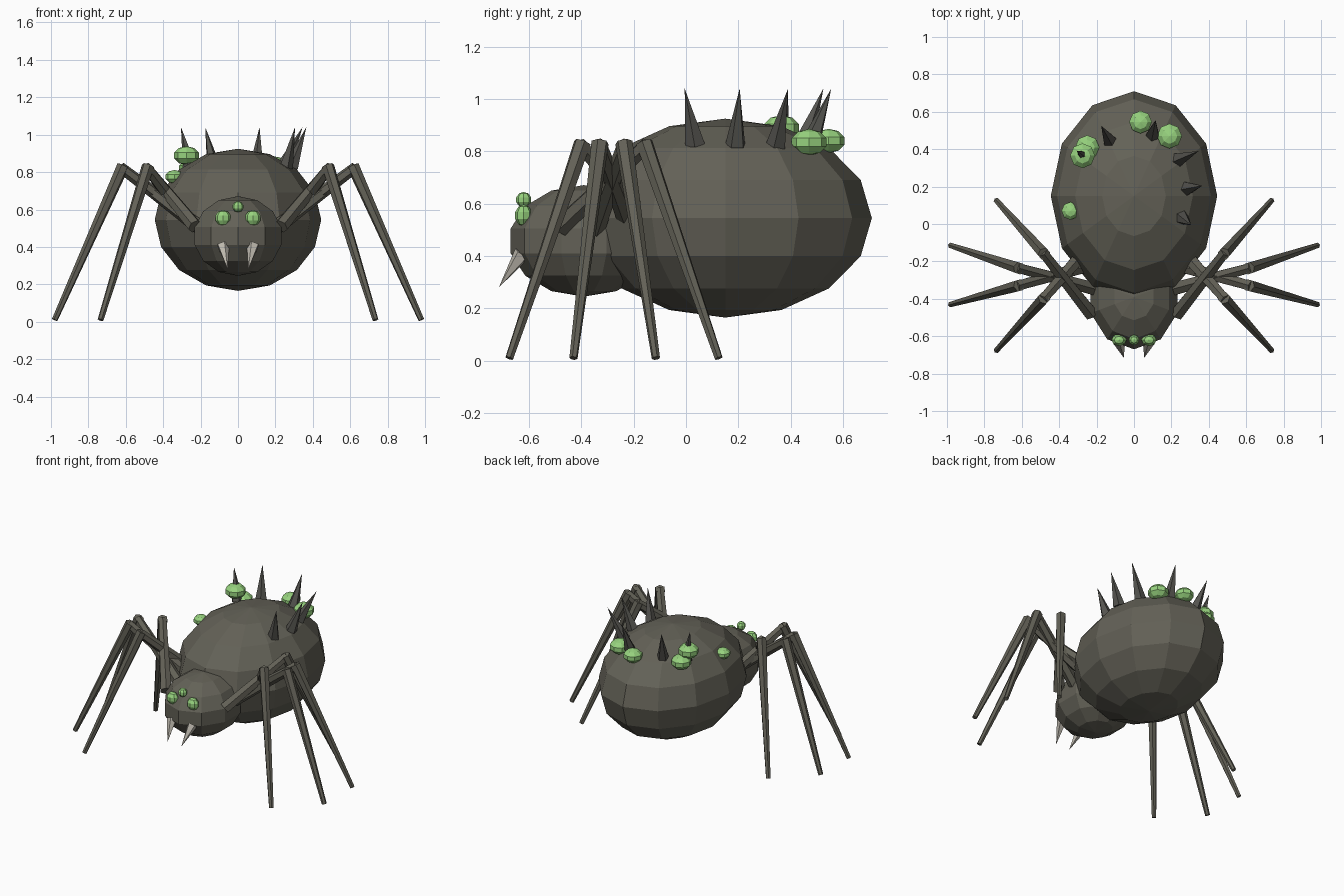
import bpy, bmesh
from mathutils import Vector, Matrix

if "Cube" in bpy.data.objects:
    bpy.data.objects.remove(bpy.data.objects["Cube"])


def material(name, rgb):
    m = bpy.data.materials.new(name)
    m.diffuse_color = (*rgb, 1)
    m.use_nodes = True
    m.node_tree.nodes["Principled BSDF"].inputs["Base Color"].default_value = m.diffuse_color
    return m


BODY = material("dark_olive_grey", (0.125, 0.12, 0.095))
SPIKE = material("charcoal", (0.09, 0.088, 0.078))
GREEN = material("bright_green", (0.31, 0.65, 0.21))
BONE = material("bone_grey", (0.52, 0.49, 0.43))


def finish(name, bm, mat):
    bmesh.ops.recalc_face_normals(bm, faces=bm.faces[:])
    me = bpy.data.meshes.new(name)
    bm.to_mesh(me)
    bm.free()
    me.materials.append(mat)
    ob = bpy.data.objects.new(name, me)
    bpy.context.collection.objects.link(ob)
    return ob


def ball(name, center, radii, segs, rings, mat):
    bm = bmesh.new()
    bmesh.ops.create_uvsphere(bm, u_segments=segs, v_segments=rings, radius=1,
                              matrix=Matrix.LocRotScale(Vector(center), None, Vector(radii)))
    return finish(name, bm, mat)


def add_rod(bm, a, b, r1, r2, sides):
    """Tapered prism from point a to point b."""
    a, b = Vector(a), Vector(b)
    d = b - a
    rot = d.to_track_quat('Z', 'Y').to_matrix().to_4x4()
    bmesh.ops.create_cone(bm, cap_ends=True, segments=sides, radius1=r1, radius2=r2,
                          depth=d.length, matrix=Matrix.Translation((a + b) / 2) @ rot)


# Body
ball("abdomen", (0, 0.15, 0.545), (0.445, 0.56, 0.38), 12, 8, BODY)
ball("head", (0, -0.39, 0.458), (0.25, 0.287, 0.213), 10, 7, BODY)

# Legs: hip, knee, foot on the right side, mirrored to the left
legs = {
    "front_leg": ((0.24, -0.12, 0.50), (0.485, -0.40, 0.82), (0.735, -0.675, 0.01)),
    "front_middle_leg": ((0.20, -0.21, 0.50), (0.62, -0.33, 0.82), (0.98, -0.43, 0.01)),
    "rear_middle_leg": ((0.20, -0.35, 0.50), (0.62, -0.235, 0.82), (0.98, -0.115, 0.01)),
    "rear_leg": ((0.23, -0.48, 0.51), (0.485, -0.155, 0.82), (0.735, 0.125, 0.01)),
}
for side, s in (("right", 1), ("left", -1)):
    for name, pts in legs.items():
        hip, knee, foot = [Vector((s * x, y, z)) for x, y, z in pts]
        bm = bmesh.new()
        add_rod(bm, hip, knee + (knee - hip).normalized() * 0.01, 0.04, 0.029, 6)
        add_rod(bm, knee + (knee - foot).normalized() * 0.015, foot, 0.034, 0.016, 6)
        finish(f"{side}_{name}", bm, BODY)

    # Fangs and paired eyes
    bm = bmesh.new()
    add_rod(bm, (s * 0.08, -0.625, 0.41), (s * 0.055, -0.715, 0.28), 0.034, 0, 5)
    finish(f"{side}_fang", bm, BONE)
    ball(f"{side}_eye", (s * 0.08, -0.62, 0.555), (0.043, 0.034, 0.042), 8, 5, GREEN)
ball("middle_eye", (0, -0.62, 0.615), (0.03, 0.03, 0.03), 8, 5, GREEN)

# Spikes around the top of the abdomen: base x, y and tip x, y
spikes = [(0.255, 0.035, 0.305, -0.005), (0.285, 0.19, 0.365, 0.205),
          (0.24, 0.345, 0.345, 0.39), (0.10, 0.475, 0.115, 0.555),
          (-0.13, 0.445, -0.175, 0.525), (-0.255, 0.355, -0.305, 0.39)]
for i, (bx, by, tx, ty) in enumerate(spikes):
    bm = bmesh.new()
    add_rod(bm, (bx, by, 0.825), (tx, ty, 1.04), 0.04, 0, 5)
    finish(f"spike_{i + 1}", bm, SPIKE)

# Green growths on the back
growths = [(0.19, 0.47, 0.835, 0.07), (0.035, 0.545, 0.84, 0.064),
           (-0.275, 0.365, 0.888, 0.07), (-0.25, 0.41, 0.82, 0.068),
           (-0.34, 0.07, 0.775, 0.05)]
for i, (x, y, z, r) in enumerate(growths):
    ball(f"growth_{i + 1}", (x, y, z), (r, r, r * 0.72), 8, 5, GREEN)
